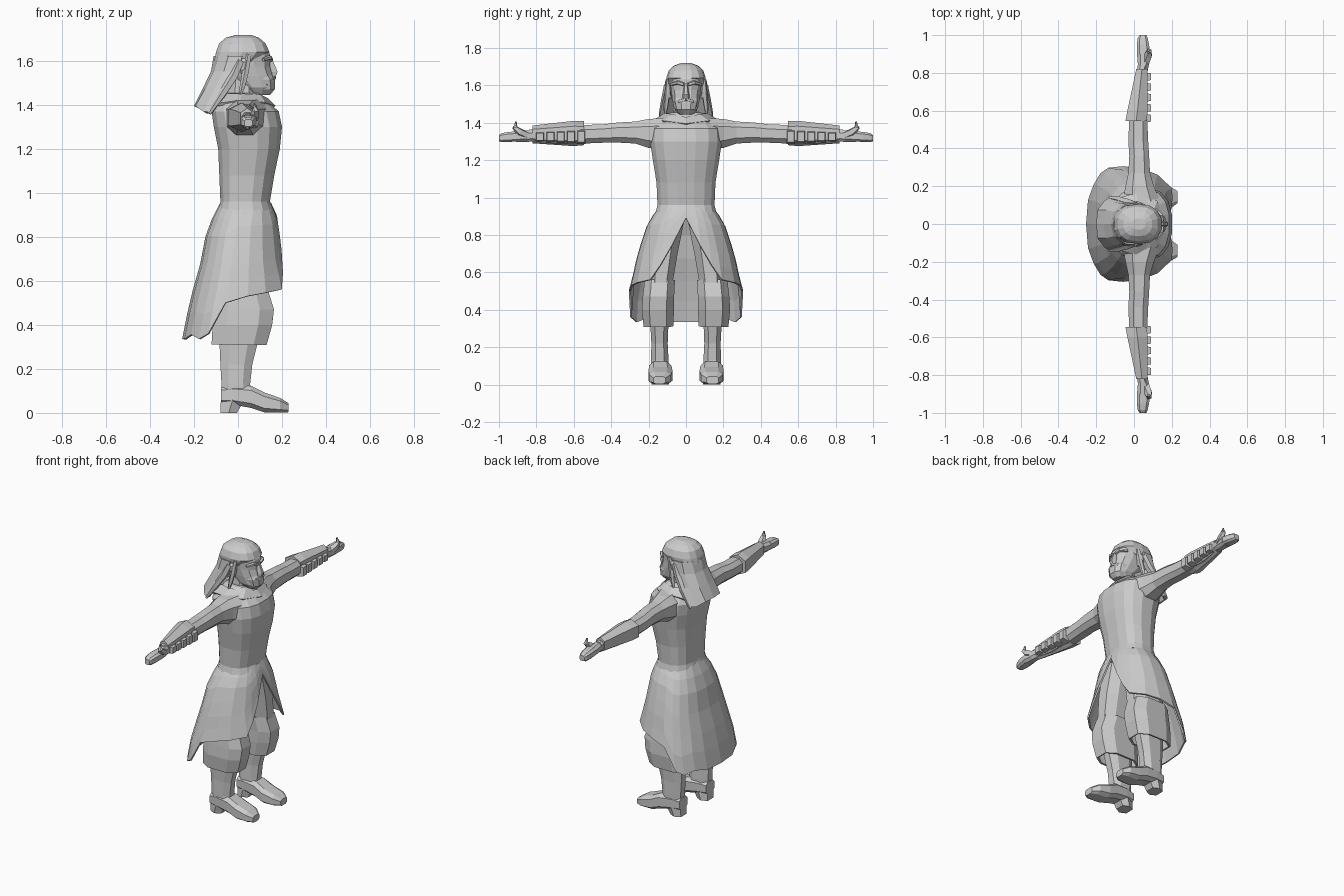
import bpy, bmesh
from math import cos, sin, pi, radians
from mathutils import Vector


def finish(name, bm, mirror=False, thick=0, merge=False):
    bmesh.ops.recalc_face_normals(bm, faces=bm.faces)
    me = bpy.data.meshes.new(name)
    bm.to_mesh(me)
    bm.free()
    ob = bpy.data.objects.new(name, me)
    bpy.context.collection.objects.link(ob)
    if mirror:
        m = ob.modifiers.new("mirror", 'MIRROR')
        m.use_axis = (False, True, False)
        m.use_mirror_merge = merge
    if thick:
        s = ob.modifiers.new("thickness", 'SOLIDIFY')
        s.thickness = thick
        s.offset = 0
    return ob


def skin(bm, rows, closed):
    vs = [[bm.verts.new(p) for p in r] for r in rows]
    n = len(vs[0])
    for a, b in zip(vs, vs[1:]):
        for i in range(n if closed else n - 1):
            j = (i + 1) % n
            bm.faces.new((a[i], a[j], b[j], b[i]))
    return vs


def se(v, e):
    return (abs(v) ** e) * (1 if v >= 0 else -1)


def loft(name, axis, secs, n=10, e=0.8, mirror=False, caps=True, thick=0):
    """Sections are (position, low, high, low, high) along the axis."""
    rows = []
    for p, a0, a1, b0, b1 in secs:
        row = []
        for i in range(n):
            t = 2 * pi * (i + 0.5) / n
            a = (a0 + a1) / 2 + (a1 - a0) / 2 * se(cos(t), e) / se(cos(pi / n), e)
            b = (b0 + b1) / 2 + (b1 - b0) / 2 * se(sin(t), e)
            row.append({'x': (p, a, b), 'y': (a, p, b), 'z': (a, b, p)}[axis])
        rows.append(row)
    bm = bmesh.new()
    vs = skin(bm, rows, True)
    if caps:
        bm.faces.new(vs[0])
        bm.faces.new(vs[-1])
    return finish(name, bm, mirror, thick)


def sheet(name, rows, thick=0.012, merge=True):
    bm = bmesh.new()
    skin(bm, rows, False)
    return finish(name, bm, True, thick, merge)


def strand(name, path, n=5, mirror=True):
    """Path entries are (x, y, z, radius)."""
    pts = [Vector(p[:3]) for p in path]
    rows = []
    for i, p in enumerate(pts):
        d = pts[min(i + 1, len(pts) - 1)] - pts[max(i - 1, 0)]
        q = d.to_track_quat('Z', 'Y')
        r = path[i][3]
        rows.append([p + q @ Vector((r * cos(2 * pi * k / n), r * sin(2 * pi * k / n), 0)) for k in range(n)])
    bm = bmesh.new()
    vs = skin(bm, rows, True)
    bm.faces.new(vs[0])
    bm.faces.new(vs[-1])
    return finish(name, bm, mirror)


def interp(z, table):
    """Table rows (z, values...) run from high z to low z."""
    for a, b in zip(table, table[1:]):
        if z >= b[0]:
            f = (a[0] - z) / (a[0] - b[0])
            return [u + (v - u) * f for u, v in zip(a[1:], b[1:])]
    return table[-1][1:]


# Tunic body and neck
loft("tunic", 'z', [(.92, -.09, .16, -.165, .165), (.96, -.08, .145, -.155, .155),
                    (1.08, -.085, .165, -.16, .16), (1.2, -.09, .19, -.18, .18),
                    (1.3, -.11, .2, -.195, .195), (1.37, -.12, .185, -.19, .19),
                    (1.42, -.1, .13, -.15, .15), (1.455, -.05, .1, -.08, .08)], 16)
loft("neck", 'z', [(1.43, -.05, .085, -.065, .065), (1.52, -.04, .08, -.06, .06)], 8)

# Draped collar at the nape
sheet("collar", [[(.13, 0, 1.425), (.1, .07, 1.44), (.02, .11, 1.445), (-.06, .09, 1.445), (-.08, 0, 1.445)],
                 [(.165, 0, 1.39), (.12, .12, 1.405), (.01, .16, 1.415), (-.1, .13, 1.4), (-.125, 0, 1.39)]], .015)

# Head, beard and face
loft("head", 'z', [(1.45, .055, .135, -.045, .045), (1.48, .02, .16, -.066, .066),
                   (1.53, -.04, .157, -.076, .076), (1.575, -.07, .145, -.082, .082),
                   (1.63, -.085, .145, -.088, .088), (1.68, -.07, .12, -.08, .08)], 12)
loft("beard", 'z', [(1.445, .07, .145, -.035, .035), (1.47, .05, .167, -.058, .058),
                    (1.515, .03, .168, -.07, .07), (1.535, .02, .155, -.068, .068)], 10)
loft("nose", 'z', [(1.53, .13, .172, -.02, .02), (1.55, .13, .18, -.018, .018),
                   (1.61, .12, .155, -.009, .009)], 6)
strand("brow", [(.15, .012, 1.605, .01), (.145, .045, 1.615, .011), (.115, .08, 1.605, .008)])
strand("moustache", [(.165, .0, 1.525, .01), (.155, .035, 1.515, .01), (.13, .055, 1.49, .006)])
loft("ear", 'z', [(1.53, .02, .04, .075, .09), (1.56, .005, .05, .08, .108),
                  (1.595, 0, .055, .08, .112), (1.61, .01, .045, .08, .1)], 6, mirror=True)

# Hair: crown, back sheet and loose locks
loft("hair_crown", 'z', [(1.6, -.108, .1, -.1, .1), (1.64, -.1, .143, -.105, .105),
                         (1.68, -.085, .125, -.092, .092), (1.705, -.055, .095, -.065, .065),
                         (1.718, -.01, .06, -.03, .03)], 14)
sheet("back_hair", [[(.02, .1, 1.62), (-.04, .095, 1.62), (-.08, .06, 1.62), (-.1, 0, 1.62)],
                    [(0, .105, 1.55), (-.06, .1, 1.55), (-.1, .06, 1.55), (-.112, 0, 1.55)],
                    [(-.05, .12, 1.47), (-.1, .105, 1.47), (-.14, .07, 1.47), (-.15, 0, 1.47)],
                    [(-.12, .135, 1.365), (-.15, .115, 1.365), (-.185, .07, 1.39), (-.19, 0, 1.39)]], .022)
strand("side_lock", [(.01, .098, 1.6, .02), (-.02, .11, 1.53, .022), (-.07, .128, 1.45, .018), (-.13, .14, 1.36, .008)])
strand("front_lock", [(.05, .095, 1.63, .014), (.035, .1, 1.55, .016), (.02, .108, 1.48, .013), (.01, .112, 1.44, .005)])

# Arms
loft("arm", 'y', [(.12, -.06, .14, 1.25, 1.43), (.2, -.045, .105, 1.26, 1.425),
                  (.27, -.03, .085, 1.285, 1.41), (.36, -.025, .08, 1.29, 1.405),
                  (.44, -.03, .075, 1.29, 1.395), (.56, -.025, .07, 1.285, 1.39),
                  (.7, -.005, .07, 1.285, 1.38), (.84, .02, .07, 1.3, 1.365)], 8, mirror=True)
loft("bracer", 'y', [(.545, -.045, .068, 1.28, 1.408), (.6, -.035, .072, 1.275, 1.41),
                     (.82, .012, .072, 1.29, 1.385)], 6, mirror=True)
bm = bmesh.new()
for k in range(5):
    y = .56 + k * .055
    ret = bmesh.ops.create_cube(bm, size=1)
    for v in ret['verts']:
        out = v.co.x > 0
        s = .75 if out else 1
        v.co = Vector((.09 if out else .05, y + v.co.y * .048 * s, 1.325 + v.co.z * (.075 - .006 * k) * s))
finish("bracer_plate", bm, True)

# Hands
loft("palm", 'y', [(.81, .025, .072, 1.3, 1.365), (.85, .02, .08, 1.295, 1.36),
                   (.91, .015, .085, 1.295, 1.355)], 8, mirror=True)
loft("fingers", 'y', [(.9, .015, .085, 1.3, 1.355), (.95, .015, .08, 1.295, 1.352),
                      (.985, .02, .072, 1.295, 1.345), (1.0, .03, .065, 1.3, 1.335)], 8, .6, mirror=True)
strand("thumb", [(.06, .845, 1.33, .022), (.075, .89, 1.35, .023), (.08, .915, 1.375, .015), (.075, .908, 1.405, .006)])

# Skirt, open at the front with an uneven hem
prof = [(.955, -.075, .145, .135), (.9, -.1, .17, .175), (.85, -.135, .185, .205), (.7, -.16, .205, .255),
        (.56, -.2, .245, .285), (.48, -.22, .25, .308), (.33, -.25, .25, .315)]
hem = [(0, .89), (15, .74), (27, .635), (38, .56), (60, .545), (78, .53), (95, .5),
       (112, .36), (125, .335), (142, .355), (160, .335), (180, .335)]
rows = []
for t in (0, .12, .25, .45, .65, .82, 1):
    row = []
    for ang, zh in hem:
        z = .955 + (zh - .955) * t
        xb, xf, hy = interp(z, prof)
        c, s = se(cos(radians(ang)), .85), se(max(sin(radians(ang)), 0), .85)
        if ang == 180:
            s = 0
        mid = (xb + xf) / 2 - .05 * t
        row.append((mid + c * (xf - mid if c > 0 else mid - xb), s * hy, z))
    rows.append(row)
sheet("skirt", rows, .01)

# Trouser legs with loose cuffs
loft("thigh", 'z', [(.9, -.08, .13, .0, .17), (.7, -.09, .14, .04, .2), (.5, -.08, .14, .075, .205),
                    (.42, -.075, .13, .085, .2)], 8, mirror=True)
loft("cuff", 'z', [(.56, -.1, .13, .06, .22), (.47, -.105, .158, .065, .23), (.4, -.11, .15, .065, .235),
                   (.31, -.115, .125, .07, .225)], 8, .7, mirror=True, caps=False, thick=.012)

# Boots
loft("boot_shaft", 'z', [(.46, -.08, .125, .09, .195), (.34, -.085, .095, .09, .195),
                         (.22, -.08, .065, .095, .188), (.13, -.075, .055, .09, .19),
                         (.06, -.075, .07, .09, .19)], 8, mirror=True)
loft("boot_foot", 'x', [(-.078, .095, .18, .04, .12), (-.02, .085, .19, .035, .13), (.06, .078, .198, .02, .125),
                        (.12, .072, .2, .0, .095), (.19, .08, .198, .0, .07), (.23, .11, .175, .002, .045)],
     8, .6, mirror=True)
loft("boot_heel", 'z', [(0, -.08, -.005, .09, .185), (.06, -.078, .03, .088, .19)], 6, .7, mirror=True)
